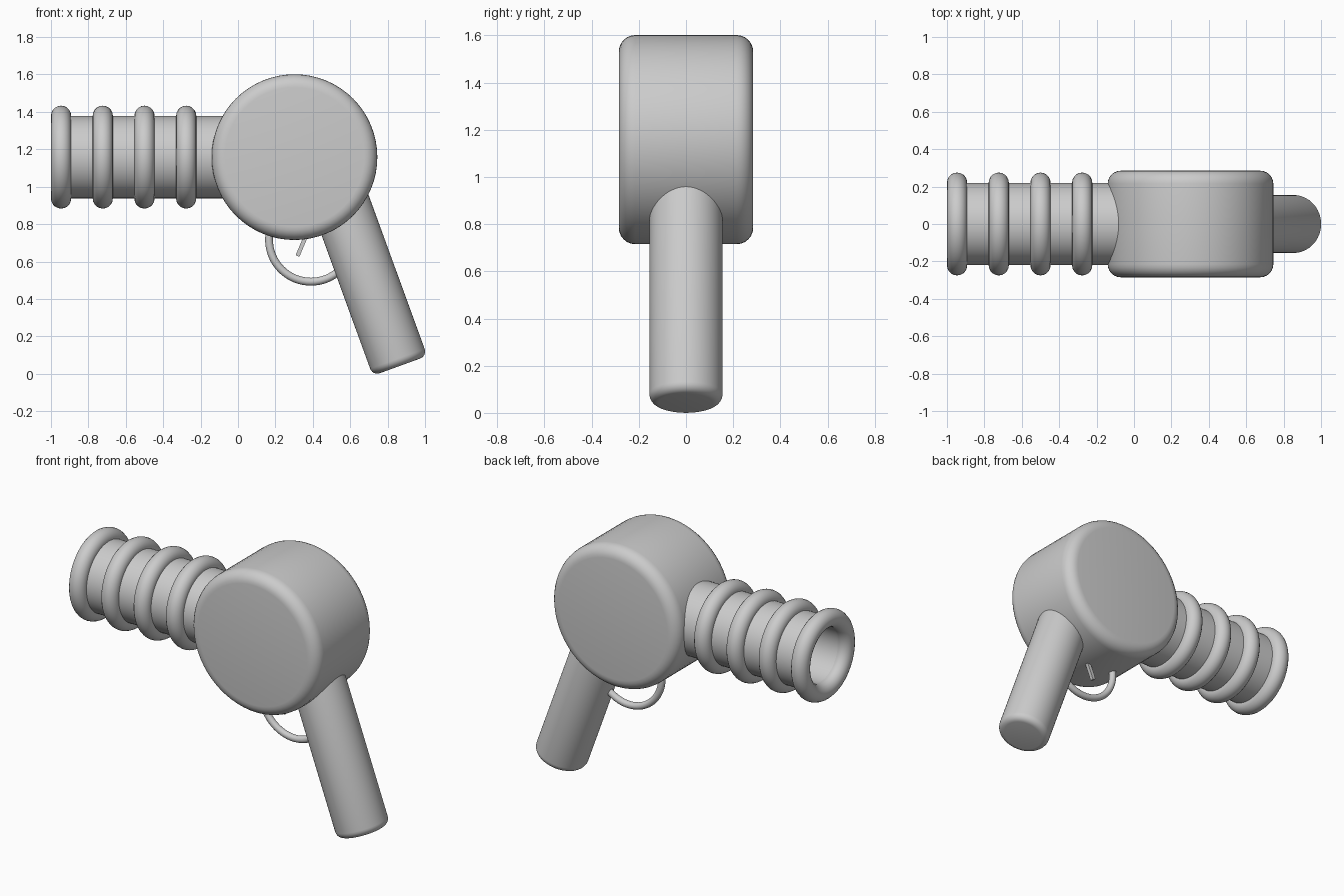
import bpy, bmesh
from math import pi, sin, cos, radians
from mathutils import Matrix, Vector

if "Cube" in bpy.data.objects:
    bpy.data.objects.remove(bpy.data.objects["Cube"])


def lathe(name, profile, matrix, segments=64, closed=False):
    """Spin (radius, height) points around local z, then place with matrix."""
    bm = bmesh.new()
    verts = [bm.verts.new((r, 0, h)) for r, h in profile]
    pairs = list(zip(verts, verts[1:]))
    if closed:
        pairs.append((verts[-1], verts[0]))
    edges = [bm.edges.new(p) for p in pairs]
    bmesh.ops.spin(bm, geom=verts + edges, axis=(0, 0, 1), cent=(0, 0, 0),
                   angle=2 * pi, steps=segments, use_duplicate=False)
    bmesh.ops.remove_doubles(bm, verts=bm.verts, dist=1e-5)
    bmesh.ops.recalc_face_normals(bm, faces=bm.faces)
    bm.transform(matrix)
    return finish(name, bm)


def finish(name, bm):
    mesh = bpy.data.meshes.new(name)
    bm.to_mesh(mesh)
    bm.free()
    obj = bpy.data.objects.new(name, mesh)
    bpy.context.collection.objects.link(obj)
    bpy.ops.object.select_all(action='DESELECT')
    obj.select_set(True)
    bpy.context.view_layer.objects.active = obj
    bpy.ops.object.shade_smooth_by_angle(angle=radians(35))
    return obj


def arc(r, h, rad, a0, a1, n=6):
    return [(r + rad * cos(a0 + (a1 - a0) * i / n),
             h + rad * sin(a0 + (a1 - a0) * i / n)) for i in range(n + 1)]


def rounded_drum(radius, h0, h1, bevel):
    return ([(0, h0)] + arc(radius - bevel, h0 + bevel, bevel, -pi / 2, 0)
            + arc(radius - bevel, h1 - bevel, bevel, 0, pi / 2) + [(0, h1)])


def ring(name, major, minor, matrix):
    circle = arc(major, 0, minor, 0, 2 * pi, 20)[:-1]
    return lathe(name, circle, matrix, closed=True)


along_x = Matrix.Rotation(pi / 2, 4, 'Y')
along_y = Matrix.Rotation(pi / 2, 4, 'X')
AXIS_Z = 1.158

# Drum-shaped body
lathe("body", rounded_drum(0.443, -0.285, 0.285, 0.07),
      Matrix.Translation((0.302, 0, AXIS_Z)) @ along_y)

# Hollow barrel
lathe("barrel", [(0.17, -0.945), (0.22, -0.945), (0.22, 0.1), (0, 0.1),
                 (0, -0.08), (0.17, -0.08)],
      Matrix.Translation((0, 0, AXIS_Z)) @ along_x, closed=True)

# Barrel rings
for i in range(4):
    ring(f"barrel_ring_{i + 1}", 0.221, 0.054,
         Matrix.Translation((-0.946 + i * 0.223, 0, AXIS_Z)) @ along_x)

# Slanted handle
lathe("handle", rounded_drum(0.155, 0, 1.0, 0.04),
      Matrix.Translation((0.866, 0, 0.042)) @ Matrix.Rotation(radians(-20), 4, 'Y'))

# Trigger guard
ring("trigger_guard", 0.224, 0.021,
     Matrix.Translation((0.39, 0, 0.716)) @ along_y)

# Trigger
bm = bmesh.new()
bmesh.ops.create_cube(bm, size=1, matrix=Matrix.Translation((0.365, 0, 0.74))
                      @ Matrix.Rotation(radians(23), 4, 'Y')
                      @ Matrix.Diagonal((0.022, 0.022, 0.24, 1)))
finish("trigger", bm)
